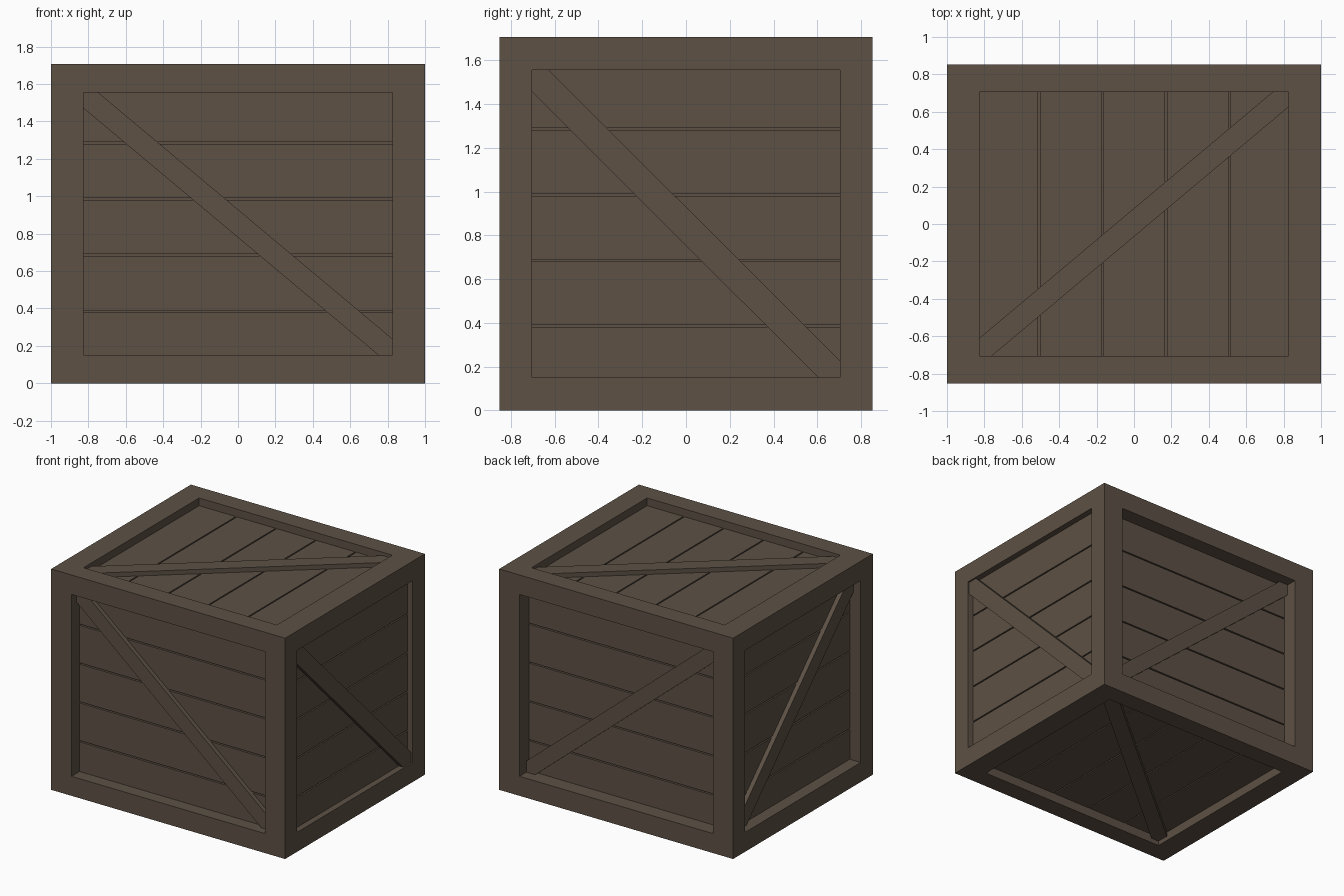
import bpy, math
from mathutils import Matrix, Vector

if "Cube" in bpy.data.objects:
    bpy.data.objects.remove(bpy.data.objects["Cube"])

wood = bpy.data.materials.new("weathered_brown_wood")
wood.diffuse_color = (0.109, 0.082, 0.059, 1)
wood.use_nodes = True
wood.node_tree.nodes["Principled BSDF"].inputs["Base Color"].default_value = wood.diffuse_color

H = Vector((1.0, 0.853, 0.853))       # half size of the crate
O = Vector((0.826, 0.705, 0.7025))    # half size of the openings
C = Vector((0, 0, 0.853))             # centre of the crate


def box(name, center, size, rot=None):
    bpy.ops.mesh.primitive_cube_add(size=1)
    ob = bpy.context.object
    ob.name = name
    m = Matrix.Translation(C + Vector(center))
    if rot:
        m = m @ rot
    ob.data.transform(m @ Matrix.Diagonal((*size, 1)))
    ob.data.materials.append(wood)
    return ob


# Outer frame: four posts, then rails along x and y
mid, thick = (H + O) / 2, H - O
for a in (-1, 1):
    for b in (-1, 1):
        box("corner_post", (a * mid.x, b * mid.y, 0), (thick.x, thick.y, 2 * H.z))
        box("long_rail", (0, a * mid.y, b * mid.z), (2 * O.x, thick.y, thick.z))
        box("short_rail", (a * mid.x, 0, b * mid.z), (thick.x, 2 * O.y, thick.z))

# Sides: name, normal axis, sign, plank stacking axis, plank spacing, panel depth
SIDES = [
    ("front", 1, -1, 2, 0.30, 0.098),
    ("back", 1, 1, 2, 0.30, 0.118),
    ("right", 0, 1, 2, 0.30, 0.047),
    ("left", 0, -1, 2, 0.30, 0.094),
    ("top", 2, 1, 0, 0.34, 0.060),
    ("bottom", 2, -1, 0, 0.34, 0.070),
]
# Brace by normal axis: rotation axis, angle, width, offset
BRACES = {
    0: ('X', -math.atan(0.998), 0.125, (0, 0, -0.012)),
    1: ('Y', math.atan(0.837), 0.115, (0, 0, 0.001)),
    2: ('Z', math.atan(0.839), 0.116, (0, 0.008, 0)),
}
GAP, PLANK, GROOVE, BRACE = 0.010, 0.03, 0.018, 0.034
core_lo, core_hi = Vector(), Vector()

for name, n, s, stack, step, depth in SIDES:
    face = H[n] - depth
    # Five planks with narrow gaps, the outer ones running into the frame
    along = 3 - n - stack
    shift = -0.018 if stack == 2 else 0.002
    end = O[stack] + 0.02
    for i in range(5):
        lo = -end if i == 0 else shift + (i - 2.5) * step + GAP / 2
        hi = end if i == 4 else shift + (i - 1.5) * step - GAP / 2
        pos, size = Vector(), Vector()
        pos[n], size[n] = s * (face - PLANK / 2), PLANK
        pos[stack], size[stack] = (lo + hi) / 2, hi - lo
        size[along] = 2 * O[along] + 0.04
        box(name + "_plank", pos, size)
    # Diagonal brace, its ends buried in the frame
    axis, angle, width, offset = BRACES[n]
    u, v = [k for k in range(3) if k != n]
    pos, size = Vector(offset), Vector()
    pos[n], size[n] = s * (face + BRACE / 2 - 0.005), BRACE + 0.01
    size[u] = 2 * (math.hypot(O[u], O[v]) + 0.045)
    size[v] = width
    box(name + "_brace", pos, size, Matrix.Rotation(angle, 4, axis))
    # Extent of the inner core behind the grooves
    (core_hi if s > 0 else core_lo)[n] = s * (face - GROOVE)

box("inner_core", (core_lo + core_hi) / 2, core_hi - core_lo)
